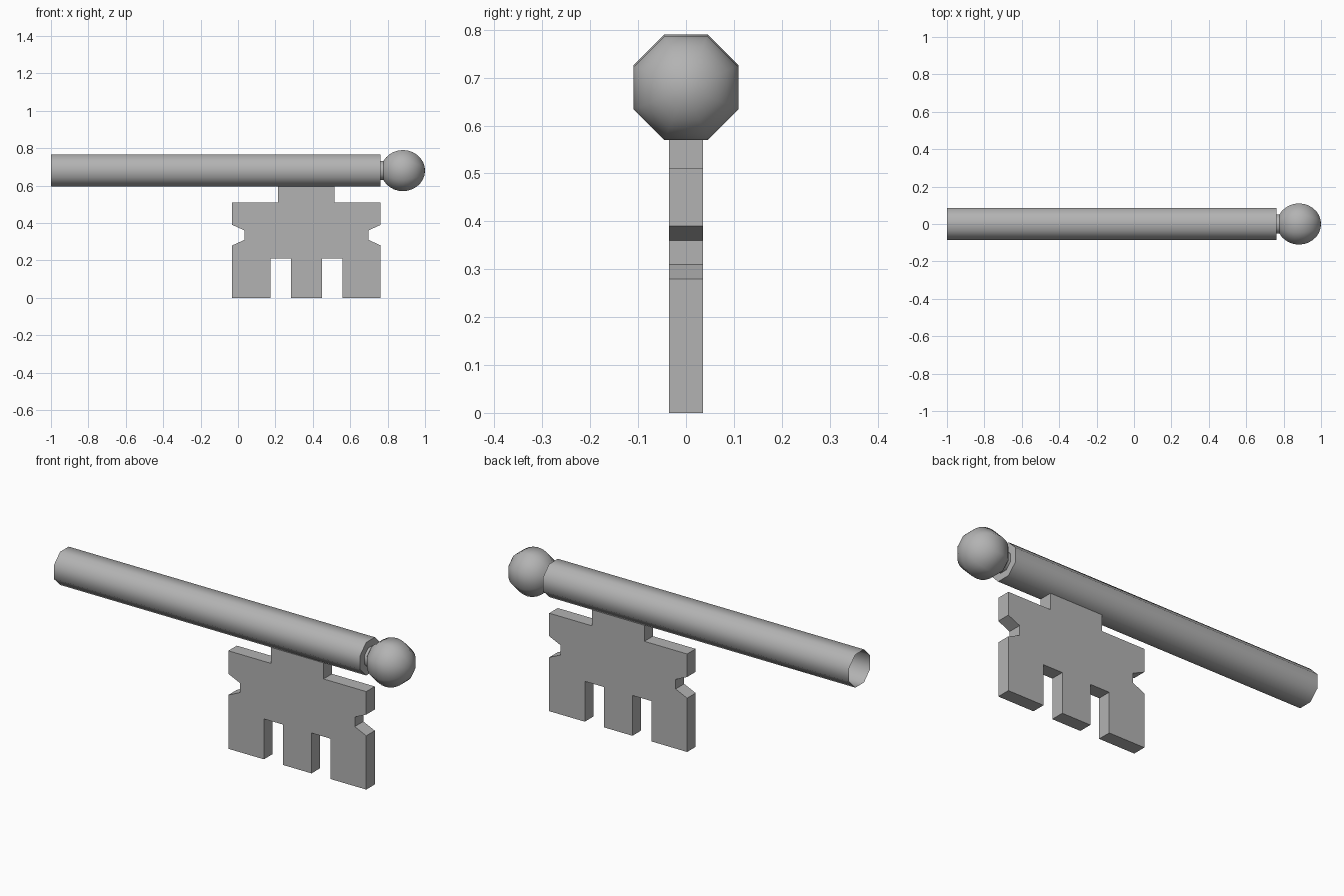
import bpy
import math

if "Cube" in bpy.data.objects:
    bpy.data.objects.remove(bpy.data.objects["Cube"])

AXIS_Z = 0.68       # height of the shaft axis
SIDES = 8
TO_CORNER = 1 / math.cos(math.pi / SIDES)   # flat-to-flat radius -> corner radius

iron = bpy.data.materials.new("dark_grey")
iron.diffuse_color = (0.45, 0.45, 0.45, 1)
iron.use_nodes = True
iron.node_tree.nodes["Principled BSDF"].inputs["Base Color"].default_value = iron.diffuse_color


def add_mesh(name, verts, faces):
    mesh = bpy.data.meshes.new(name)
    mesh.from_pydata(verts, [], faces)
    mesh.update()
    mesh.materials.append(iron)
    obj = bpy.data.objects.new(name, mesh)
    bpy.context.collection.objects.link(obj)
    return obj


def lathe_x(name, profile, tip_x=None):
    """Spin (x, flat radius) pairs around the shaft axis as an octagon."""
    verts, faces = [], []
    for x, r in profile:
        for j in range(SIDES):
            a = 2 * math.pi * (j + 0.5) / SIDES
            verts.append((x, r * TO_CORNER * math.cos(a),
                          AXIS_Z + r * TO_CORNER * math.sin(a)))
    for i in range(len(profile) - 1):
        for j in range(SIDES):
            a, b = i * SIDES + j, i * SIDES + (j + 1) % SIDES
            faces.append((a, b, b + SIDES, a + SIDES))
    if tip_x is not None:
        verts.append((tip_x, 0, AXIS_Z))
        last = (len(profile) - 1) * SIDES
        for j in range(SIDES):
            faces.append((last + j, last + (j + 1) % SIDES, len(verts) - 1))
    obj = add_mesh(name, verts, faces)
    bpy.ops.object.select_all(action='DESELECT')
    obj.select_set(True)
    bpy.context.view_layer.objects.active = obj
    bpy.ops.object.shade_smooth_by_angle(angle=math.radians(50))
    return obj


# Shaft: open at the left end, stepping in to a short neck at the right
NECK_R = 0.05
lathe_x("shaft", [(-1, 0.086), (0.763, 0.086), (0.763, NECK_R), (0.779, NECK_R)])

# Ball tip: round profile starting at the neck and closing at the far pole
BALL_X, BALL_R, RINGS = 0.882, 0.11, 12
HALF_LEN = 1 - BALL_X
start = math.asin(NECK_R / BALL_R)
ball = []
for k in range(RINGS):
    t = start + (math.pi - start) * k / RINGS
    ball.append((BALL_X - HALF_LEN * math.cos(t), BALL_R * math.sin(t)))
lathe_x("ball_tip", ball, tip_x=1.0)

# Key bit: right half outline, mirrored about its middle and extruded
MID, HALF_T = 0.366, 0.035
half = [(0.082, 0), (0.082, 0.21), (0.192, 0.21), (0.192, 0), (0.397, 0),
        (0.397, 0.28), (0.331, 0.31), (0.331, 0.36), (0.397, 0.39),
        (0.397, 0.51), (0.151, 0.51), (0.151, 0.596)]
outline = ([(MID + x, z) for x, z in half]
           + [(MID - x, z) for x, z in reversed(half)])
n = len(outline)
verts = [(x, y, z) for y in (-HALF_T, HALF_T) for x, z in outline]
faces = [tuple(range(n)), tuple(reversed(range(n, 2 * n)))]
faces += [((i + 1) % n, i, i + n, (i + 1) % n + n) for i in range(n)]
add_mesh("key_bit", verts, faces)
